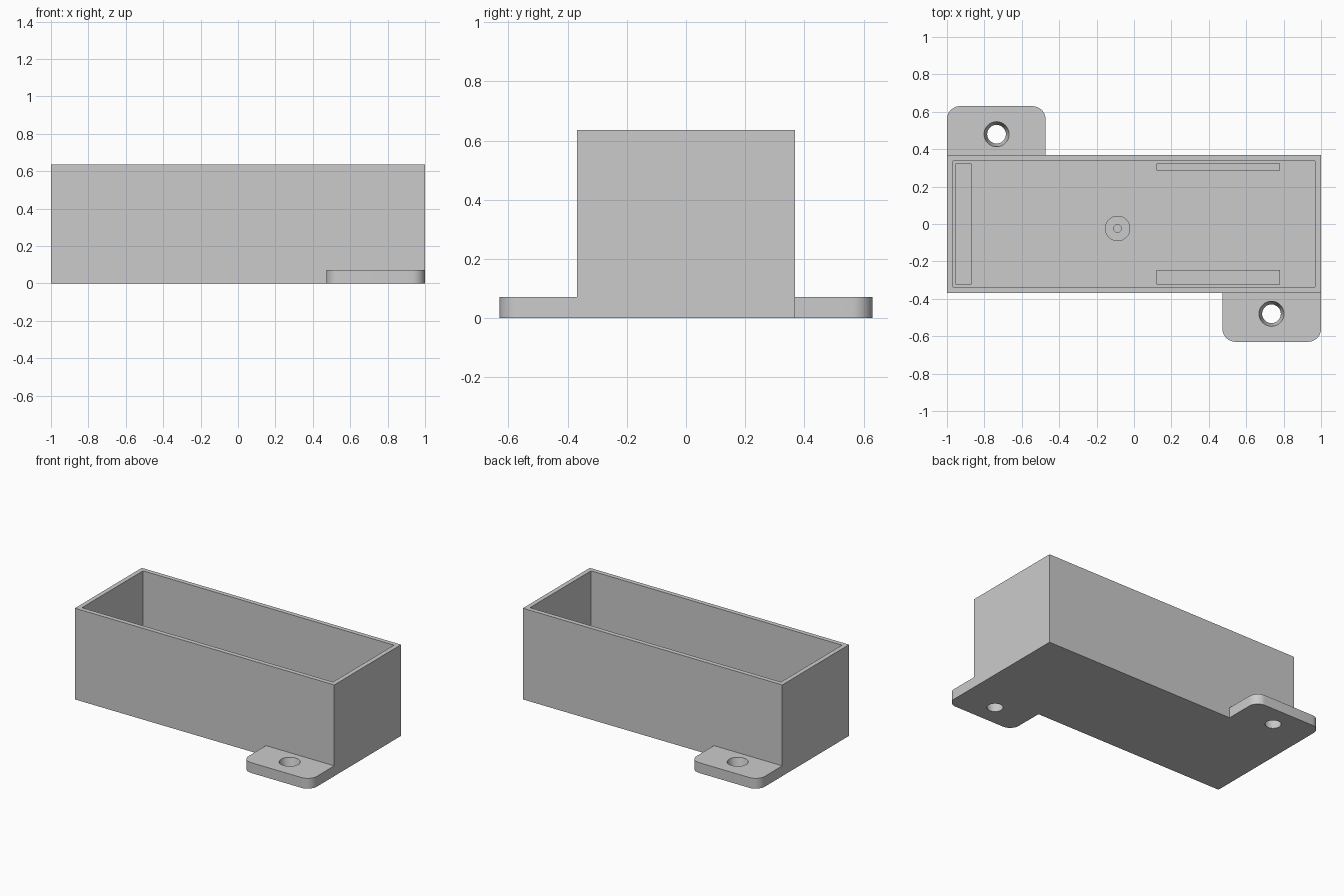
import bpy, bmesh
from math import sin, cos, pi, radians
from mathutils import Vector

cube = bpy.data.objects.get("Cube")
if cube:
    bpy.data.objects.remove(cube, do_unlink=True)

grey = bpy.data.materials.new("light_grey")
grey.use_nodes = True
grey.diffuse_color = (0.6, 0.6, 0.6, 1)
grey.node_tree.nodes["Principled BSDF"].inputs["Base Color"].default_value = (0.6, 0.6, 0.6, 1)

HALF_X, HALF_Y, HEIGHT = 1.0, 0.368, 0.636
WALL, FLOOR = 0.045, 0.07
IN_X, IN_Y = HALF_X - WALL, HALF_Y - WALL
SUPPORT_TOP = 0.19
TAB_TOP = 0.072


def finish(name, bm, smooth=False):
    bmesh.ops.recalc_face_normals(bm, faces=bm.faces)
    mesh = bpy.data.meshes.new(name)
    bm.to_mesh(mesh)
    bm.free()
    mesh.materials.append(grey)
    obj = bpy.data.objects.new(name, mesh)
    bpy.context.collection.objects.link(obj)
    if smooth:
        bpy.ops.object.select_all(action="DESELECT")
        obj.select_set(True)
        bpy.context.view_layer.objects.active = obj
        bpy.ops.object.shade_smooth_by_angle(angle=radians(30))
    return obj


def box(bm, x0, x1, y0, y1, z0, z1):
    verts = bmesh.ops.create_cube(bm, size=1)["verts"]
    for v in verts:
        v.co = Vector((x1 if v.co.x > 0 else x0, y1 if v.co.y > 0 else y0, z1 if v.co.z > 0 else z0))


def ring(bm, points, z):
    verts = [bm.verts.new((x, y, z)) for x, y in points]
    edges = [bm.edges.new((a, b)) for a, b in zip(verts, verts[1:] + verts[:1])]
    return verts, edges


def arc(cx, cy, r, start, end, steps):
    return [(cx + r * cos(start + (end - start) * i / steps),
             cy + r * sin(start + (end - start) * i / steps)) for i in range(steps + 1)]


# Open tray: inset the top face and push it down to the floor
bm = bmesh.new()
box(bm, -HALF_X, HALF_X, -HALF_Y, HALF_Y, 0, HEIGHT)
top = max(bm.faces, key=lambda f: f.calc_center_median().z)
bmesh.ops.inset_region(bm, faces=[top], thickness=WALL)
well = bmesh.ops.extrude_face_region(bm, geom=[top])
bmesh.ops.delete(bm, geom=[top], context="FACES")
for v in well["geom"]:
    if isinstance(v, bmesh.types.BMVert):
        v.co.z = FLOOR
finish("tray", bm)

# Supports on the tray floor
for name, x0, x1, y0, y1 in (
        ("end_ledge", -IN_X, -0.87, -IN_Y, IN_Y),
        ("back_ledge", 0.12, 0.78, 0.286, IN_Y),
        ("front_ledge", 0.12, 0.78, -IN_Y, -0.247)):
    bm = bmesh.new()
    box(bm, x0, x1, y0, y1, FLOOR, SUPPORT_TOP)
    finish(name, bm)

# Round post with a pilot hole, turned from a profile
bm = bmesh.new()
profile = [(0.068, FLOOR), (0.068, SUPPORT_TOP), (0.02, SUPPORT_TOP), (0.02, FLOOR)]
verts = [bm.verts.new((x, 0, z)) for x, z in profile]
edges = [bm.edges.new(pair) for pair in zip(verts, verts[1:])]
bmesh.ops.spin(bm, geom=verts + edges, cent=(0, 0, 0), axis=(0, 0, 1), angle=2 * pi, steps=40)
bmesh.ops.remove_doubles(bm, verts=bm.verts, dist=0.0001)
post = finish("post", bm, True)
post.location = (-0.088, -0.024, 0)

# Mounting tabs: rounded outer corners and a tapered screw hole
R, EDGE = 0.07, 0.63
outline = ([(-HALF_X, HALF_Y), (-0.473, HALF_Y)]
           + arc(-0.473 - R, EDGE - R, R, 0, pi / 2, 10)
           + arc(-HALF_X + R, EDGE - R, R, pi / 2, pi, 10))
for name, side in (("back_tab", 1), ("front_tab", -1)):
    bm = bmesh.new()
    levels = []
    for z, hole_r in ((0, 0.05), (TAB_TOP, 0.067)):
        hole = arc(-0.735, 0.48, hole_r, 0, 2 * pi, 40)[:-1]
        outer = ring(bm, [(side * x, side * y) for x, y in outline], z)
        inner = ring(bm, [(side * x, side * y) for x, y in hole], z)
        bmesh.ops.triangle_fill(bm, edges=outer[1] + inner[1], use_beauty=True)
        levels.append((outer[0], inner[0]))
    for low, high in zip(*levels):
        for i in range(len(low)):
            bm.faces.new((low[i - 1], low[i], high[i], high[i - 1]))
    finish(name, bm, True)
